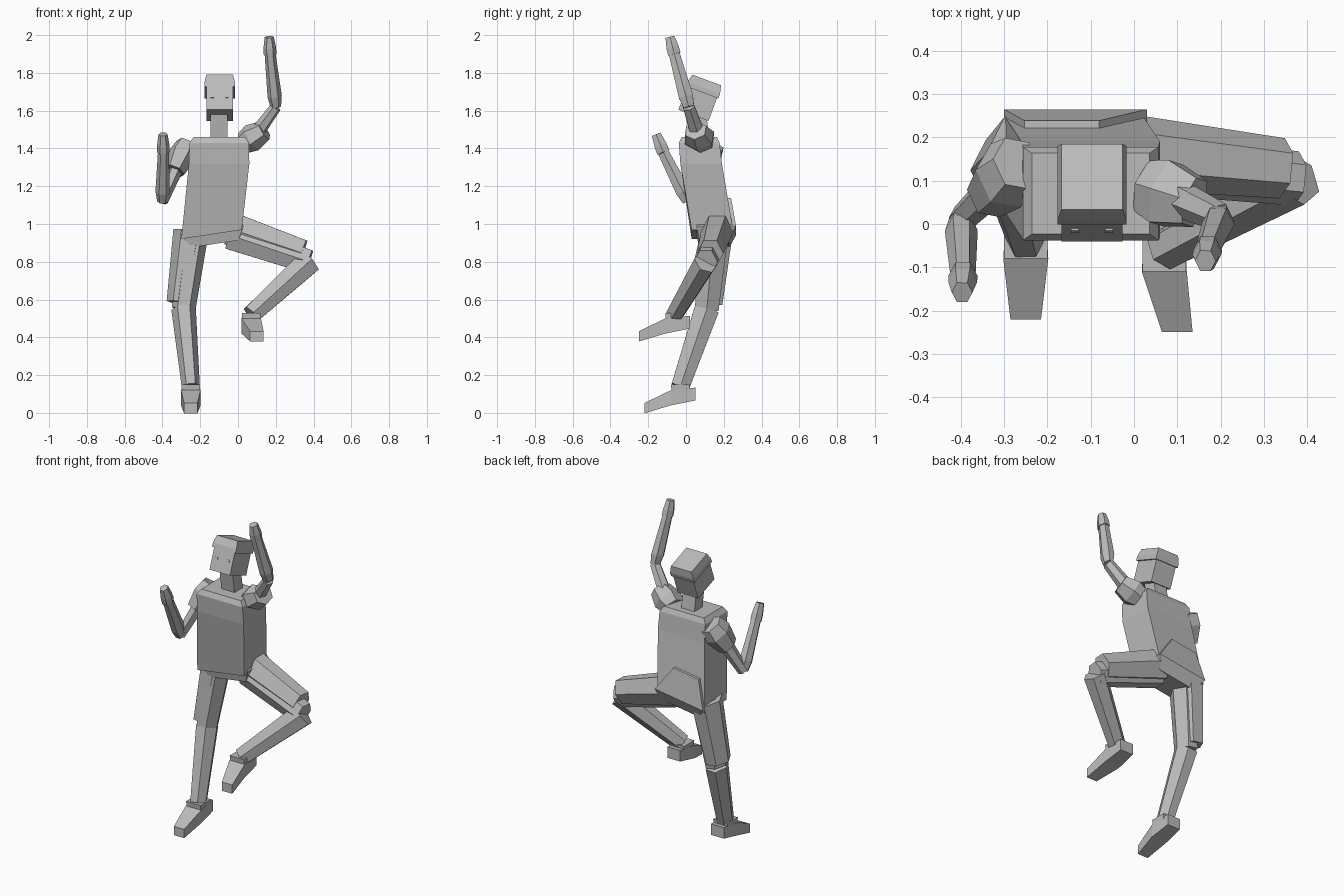
import bpy, bmesh
from math import cos, sin, pi
from mathutils import Vector

cube = bpy.data.objects.get("Cube")
if cube:
    bpy.data.objects.remove(cube, do_unlink=True)

grey = bpy.data.materials.new("plain_grey")
grey.use_nodes = True
tone = (0.5, 0.5, 0.5, 1)
grey.diffuse_color = tone
grey.node_tree.nodes["Principled BSDF"].inputs["Base Color"].default_value = tone

right, back, up = Vector((1, 0, 0)), Vector((0, 1, 0)), Vector((0, 0, 1))


def outline(sides, start=0.0):
    """Regular outline whose widest extents along both axes are one."""
    points = [(cos(start + k * 2 * pi / sides), sin(start + k * 2 * pi / sides)) for k in range(sides)]
    wide = max(x for x, y in points)
    deep = max(y for x, y in points)
    return [(x / wide, y / deep) for x, y in points]


SQUARE = outline(4, pi / 4)
HEXAGON = outline(6)


def skin(name, rings):
    """Join rings of points into one closed flat-shaded part."""
    bm = bmesh.new()
    loops = [[bm.verts.new(point) for point in ring] for ring in rings]
    for low, high in zip(loops, loops[1:]):
        for k in range(len(low)):
            bm.faces.new((low[k - 1], low[k], high[k], high[k - 1]))
    bm.faces.new(loops[0])
    bm.faces.new(loops[-1])
    bmesh.ops.recalc_face_normals(bm, faces=bm.faces)
    mesh = bpy.data.meshes.new(name)
    bm.to_mesh(mesh)
    bm.free()
    mesh.materials.append(grey)
    part = bpy.data.objects.new(name, mesh)
    bpy.context.collection.objects.link(part)
    return part


def block(name, path, scales, across, along):
    """Square sections spanned by two half-size vectors, scaled along a path."""
    return skin(name, [[centre + (across * p + along * q) * scale for p, q in SQUARE]
                       for centre, scale in zip(path, scales)])


def limb(name, path, radii, side_axis):
    """Tapering six-sided tube with a corner pointing along side_axis."""
    rings = []
    last = len(path) - 1
    for i, (centre, radius) in enumerate(zip(path, radii)):
        heading = (path[min(i + 1, last)] - path[max(i - 1, 0)]).normalized()
        across = (side_axis - heading * side_axis.dot(heading)).normalized()
        along = heading.cross(across)
        rings.append([centre + (across * p + along * q) * radius for p, q in HEXAGON])
    return skin(name, rings)


# Torso leaning back, its hem tilted toward the standing leg
waist = Vector((-.14, .14, .945))
chest = Vector((-.1, .08, 1.32))
collar = Vector((-.1, .07, 1.43))
torso = block("torso", [waist, chest, collar, collar + up * .03], [1, 1, .98, .85],
              right * .16, back * .11)
tilt = .15
for vertex in torso.data.vertices:
    if vertex.co.z < chest.z - .1:
        vertex.co.z += tilt * (vertex.co.x - waist.x)

hips = Vector((-.135, .16, .965))
lean = Vector((-.2, .15, 1))
block("pelvis", [hips - lean * .07, hips, hips + lean * .16], [.75, 1, .52],
      (right + up * tilt) * .165, back * .105)

# Neck
block("neck", [collar + back * .02, collar + up * .19 - back * .01], [1, 1], right * .045, back * .04)

# Head tipped back, with overhanging cap and small eyes
rear, crown = Vector((0, .936, -.35)), Vector((0, .35, .936))
chin = Vector((-.097, -.04, 1.605))
jaw = chin + rear * .085
block("head", [jaw, jaw + crown * .14], [1, 1], right * .07, rear * .085)
block("cap", [jaw + crown * height for height in (.13, .155, .2)], [1, 1, .88],
      right * .08, rear * .092)
for side, label in ((-1, "right"), (1, "left")):
    eye = chin + crown * .075 + right * side * .039
    block(label + "_eye", [eye - rear * .004, eye + rear * .004], [1, 1], right * .009, crown * .008)


# Arms: flared shoulder guard, thin upper arm, forearm and mitten hand
def arm(side, pad_start, pad_end, elbow, wrist, fingertip, pad_axis):
    limb(side + "_shoulder_guard", [pad_start, pad_start.lerp(pad_end, .4), pad_end],
         [.06, .075, .055], pad_axis)
    limb(side + "_upper_arm", [pad_start.lerp(pad_end, .5), elbow], [.04, .03], right)
    limb(side + "_forearm", [elbow, elbow.lerp(wrist, .2), wrist], [.028, .038, .029], right)
    limb(side + "_hand", [wrist, wrist.lerp(fingertip, .4), fingertip], [.034, .033, .024], right)


arm("right", Vector((-.27, .14, 1.42)), Vector((-.335, .07, 1.28)), Vector((-.4, .01, 1.12)),
    Vector((-.395, -.12, 1.38)), Vector((-.397, -.158, 1.475)), right)
arm("left", Vector((.03, .085, 1.43)), Vector((.14, .05, 1.495)), Vector((.2, .015, 1.62)),
    Vector((.17, -.062, 1.9)), Vector((.165, -.085, 1.99)), up)


# Legs: thigh under a wider guard, shin, ankle cuff and wedge foot
def leg(side, hip, knee, ankle, guard_shift, corner_axis, toe_turn):
    limb(side + "_thigh", [hip, knee], [.075, .063], corner_axis)
    limb(side + "_thigh_guard", [hip + guard_shift, hip.lerp(knee, .92) + guard_shift],
         [.088, .07], corner_axis)
    limb(side + "_shin", [knee, ankle], [.065, .048], corner_axis)
    sole = ankle - up * .04
    block(side + "_ankle_cuff", [sole, ankle + up * .01], [.9, 1], right * .05, back * .05)
    heel = sole + back * .08
    instep = sole - back * .05 - up * .02
    toe = sole - back * .19 - up * .075 + right * toe_turn
    block(side + "_foot", [heel, instep, toe], [.85, 1, .68], right * .052, up * .04)


leg("right", Vector((-.23, .15, .96)), Vector((-.288, .11, .55)), Vector((-.25, -.03, .14)),
    Vector((-.025, .01, 0)), right, 0)
leg("left", Vector((-.04, .15, .94)), Vector((.375, .105, .8)), Vector((.07, -.06, .52)),
    Vector((0, .02, .035)), back, .03)
